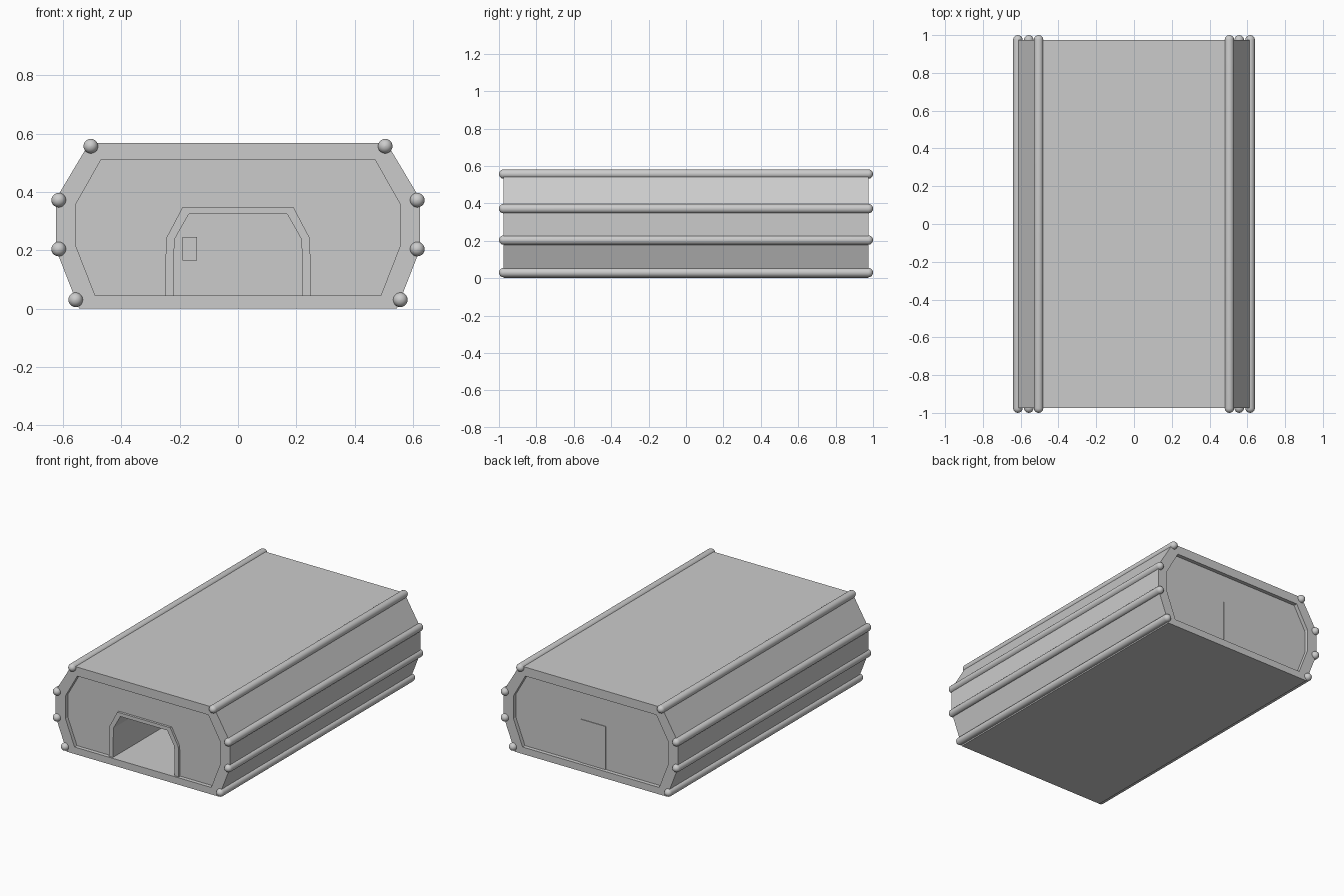
import bpy, bmesh, math

if "Cube" in bpy.data.objects:
    bpy.data.objects.remove(bpy.data.objects["Cube"])

grey = bpy.data.materials.new("plain_grey")
grey.diffuse_color = (0.6, 0.6, 0.6, 1)
grey.use_nodes = True
grey.node_tree.nodes["Principled BSDF"].inputs["Base Color"].default_value = grey.diffuse_color


def loft(name, rings, closed=False, smooth=False):
    """Skin matching rings of points; cap the ends unless the loop is closed."""
    bm = bmesh.new()
    vs = [[bm.verts.new(p) for p in ring] for ring in rings]
    n = len(rings[0])
    pairs = list(zip(vs, vs[1:])) + ([(vs[-1], vs[0])] if closed else [])
    for a, b in pairs:
        for i in range(n):
            j = (i + 1) % n
            bm.faces.new((a[i], a[j], b[j], b[i]))
    if not closed:
        bm.faces.new(vs[0])
        bm.faces.new(vs[-1])
    bmesh.ops.recalc_face_normals(bm, faces=bm.faces)
    for f in bm.faces:
        f.smooth = smooth
    me = bpy.data.meshes.new(name)
    bm.to_mesh(me)
    bm.free()
    me.materials.append(grey)
    ob = bpy.data.objects.new(name, me)
    bpy.context.collection.objects.link(ob)
    return ob


def mirrored(half):
    """Right-hand outline (bottom to top) completed with its mirror image."""
    return half + [(-x, z) for x, z in reversed(half)]


def at(profile, y):
    return [(x, y, z) for x, z in profile]


def box(name, x0, x1, y0, y1, z0, z1):
    rect = [(x0, z0), (x1, z0), (x1, z1), (x0, z1)]
    return loft(name, [at(rect, y0), at(rect, y1)])


outer = mirrored([(0.545, 0.0), (0.625, 0.205), (0.625, 0.375), (0.51, 0.568)])
panel = mirrored([(0.49, 0.045), (0.555, 0.212), (0.555, 0.36), (0.47, 0.51)])
door_out = mirrored([(0.25, 0.045), (0.247, 0.24), (0.19, 0.348)])
door_in = mirrored([(0.222, 0.045), (0.218, 0.237), (0.168, 0.325)])

# Hull with recessed end panels
END, REC = 0.975, 0.95
hull = loft("hull", [at(panel, -REC), at(panel, -END), at(outer, -END),
                     at(outer, END), at(panel, END), at(panel, REC)])

# Passage cut inward from the front doorway
cutter = loft("passage_cutter", [at(door_in, -1.1), at(door_in, 0.92)])
cutter.hide_render = True
cutter.hide_viewport = True
cut = hull.modifiers.new("passage", "BOOLEAN")
cut.object = cutter
cut.operation = "DIFFERENCE"
cut.solver = "EXACT"

# Raised doorway frame
loft("door_frame", [at(door_out, -0.94), at(door_out, -0.965),
                    at(door_in, -0.965), at(door_in, -0.94)], closed=True)

# Back door, outside and inside faces, and wall pad beside it
box("back_door", -0.09, 0.09, 0.945, 0.954, 0.045, 0.325)
box("inner_door", -0.09, 0.09, 0.915, 0.925, 0.045, 0.323)
box("wall_pad", -0.19, -0.14, 0.912, 0.925, 0.165, 0.245)

# Round-ended edge rails
R, SIDES, STEPS = 0.025, 20, 5
spine = [(-1 + R - R * math.cos(a), R * math.sin(a))
         for a in [math.pi / 2 * (i + 0.1) / (STEPS + 0.1) for i in range(STEPS + 1)]]
spine += [(-y, r) for y, r in reversed(spine)]
for k, (x, z) in enumerate([(0.557, 0.03), (0.615, 0.204), (0.615, 0.372), (0.505, 0.557)]):
    for side, s in (("right", 1), ("left", -1)):
        rings = [[(s * x + r * math.cos(2 * math.pi * i / SIDES), y,
                   z + r * math.sin(2 * math.pi * i / SIDES)) for i in range(SIDES)]
                 for y, r in spine]
        loft(f"edge_rail_{side}_{k + 1}", rings, smooth=True)
